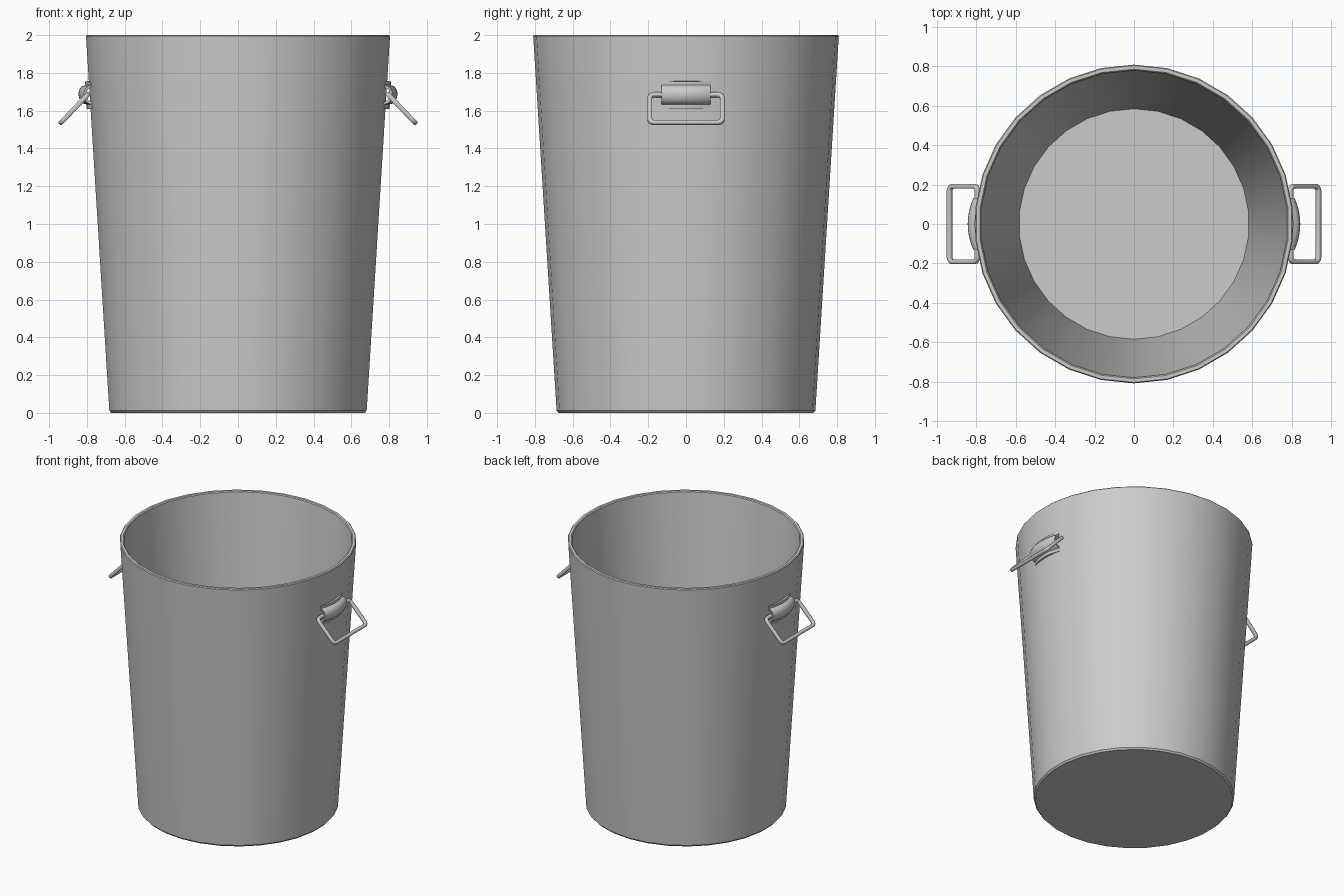
import bpy, bmesh, math
from mathutils import Vector

cube = bpy.data.objects.get("Cube")
if cube:
    bpy.data.objects.remove(cube, do_unlink=True)

metal = bpy.data.materials.new("grey_metal")
metal.use_nodes = True
colour = (0.6, 0.6, 0.6, 1)
metal.diffuse_color = colour
metal.node_tree.nodes["Principled BSDF"].inputs["Base Color"].default_value = colour


def finish(name, bm, angle=35):
    bmesh.ops.recalc_face_normals(bm, faces=bm.faces)
    mesh = bpy.data.meshes.new(name)
    bm.to_mesh(mesh)
    bm.free()
    mesh.materials.append(metal)
    obj = bpy.data.objects.new(name, mesh)
    bpy.context.collection.objects.link(obj)
    bpy.ops.object.select_all(action="DESELECT")
    obj.select_set(True)
    bpy.context.view_layer.objects.active = obj
    bpy.ops.object.shade_smooth_by_angle(angle=math.radians(angle))
    return obj


def skin(bm, rows, wrap_rows=False, wrap_cols=False):
    """Join rows of points with quads."""
    grid = [[bm.verts.new(p) for p in row] for row in rows]
    n, m = len(grid), len(grid[0])
    for i in range(n if wrap_rows else n - 1):
        for j in range(m if wrap_cols else m - 1):
            a, b = (i + 1) % n, (j + 1) % m
            bm.faces.new((grid[i][j], grid[i][b], grid[a][b], grid[a][j]))
    return grid


# Tapered bucket: outer wall, rim, inner wall and floor
SIDES = 30
profile = [(0.675, 0), (0.685, 0.012), (0.809, 1.994), (0.804, 2),
           (0.786, 2), (0.78, 1.994), (0.585, 0.06)]
rows = []
for r, z in profile:
    ring = []
    for k in range(SIDES):
        t = math.pi / 2 + math.tau * k / SIDES
        ring.append((r * math.cos(t), r * math.sin(t), z))
    rows.append(ring)
bm = bmesh.new()
grid = skin(bm, rows, wrap_cols=True)
bm.faces.new(grid[0])
bm.faces.new(grid[-1])
finish("bucket_body", bm)


def make_bracket(name, side):
    # Strap with a half-round channel, curved around the wall
    strap = [(0.018, 1.61), (0.018, 1.632)]
    for k in range(9):
        t = math.pi * k / 8
        strap.append((0.02 + 0.037 * math.sin(t), 1.684 - 0.05 * math.cos(t)))
    strap += [(0.018, 1.736), (0.018, 1.755)]
    rows = []
    for k in range(9):
        y = -0.13 + 0.26 * k / 8
        sag = 0.028 * (y / 0.13) ** 2
        rows.append([(side * (0.787 + 0.0625 * (z - 1.68) + d - sag), y, z)
                     for d, z in strap])
    bm = bmesh.new()
    skin(bm, rows)
    bmesh.ops.recalc_face_normals(bm, faces=bm.faces)
    # Thicken towards the wall
    middle = max(bm.faces, key=lambda f: abs(f.calc_center_median().x))
    if middle.normal.x * side < 0:
        bmesh.ops.reverse_faces(bm, faces=bm.faces)
    bm.normal_update()
    outer = list(bm.verts)
    inner = {v: bm.verts.new(v.co - v.normal * 0.014) for v in outer}
    border = [e for e in bm.edges if e.is_boundary]
    for f in list(bm.faces):
        bm.faces.new([inner[v] for v in reversed(f.verts)])
    for e in border:
        a, b = e.verts
        bm.faces.new((a, b, inner[b], inner[a]))
    finish(name, bm)


def make_handle(name, side):
    # Rounded rectangular loop hanging outward at a slope
    centre = Vector((side * 0.866, 0, 1.611))
    along = Vector((side * 0.69, 0, -0.72))
    across = Vector((0, 1, 0))
    normal = along.cross(across)
    half_u, half_v, bar, thick, radius = 0.115, 0.204, 0.025, 0.0125, 0.036
    section = [(0, 0.6), (0.2, 1), (0.8, 1), (1, 0.6),
               (1, -0.6), (0.8, -1), (0.2, -1), (0, -0.6)]
    rows = []
    for q, (su, sv) in enumerate([(1, 1), (-1, 1), (-1, -1), (1, -1)]):
        for k in range(5):
            t = math.pi / 2 * (q + k / 4)
            row = []
            for d, w in section:
                r = radius - d * bar
                u = su * (half_u - radius) + r * math.cos(t)
                v = sv * (half_v - radius) + r * math.sin(t)
                row.append(centre + along * u + across * v + normal * (w * thick))
            rows.append(row)
    bm = bmesh.new()
    skin(bm, rows, wrap_rows=True, wrap_cols=True)
    finish(name, bm, 50)


# A bracket and loop handle on each side
for label, side in (("left", 1), ("right", -1)):
    make_bracket(label + "_handle_bracket", side)
    make_handle(label + "_handle_loop", side)
